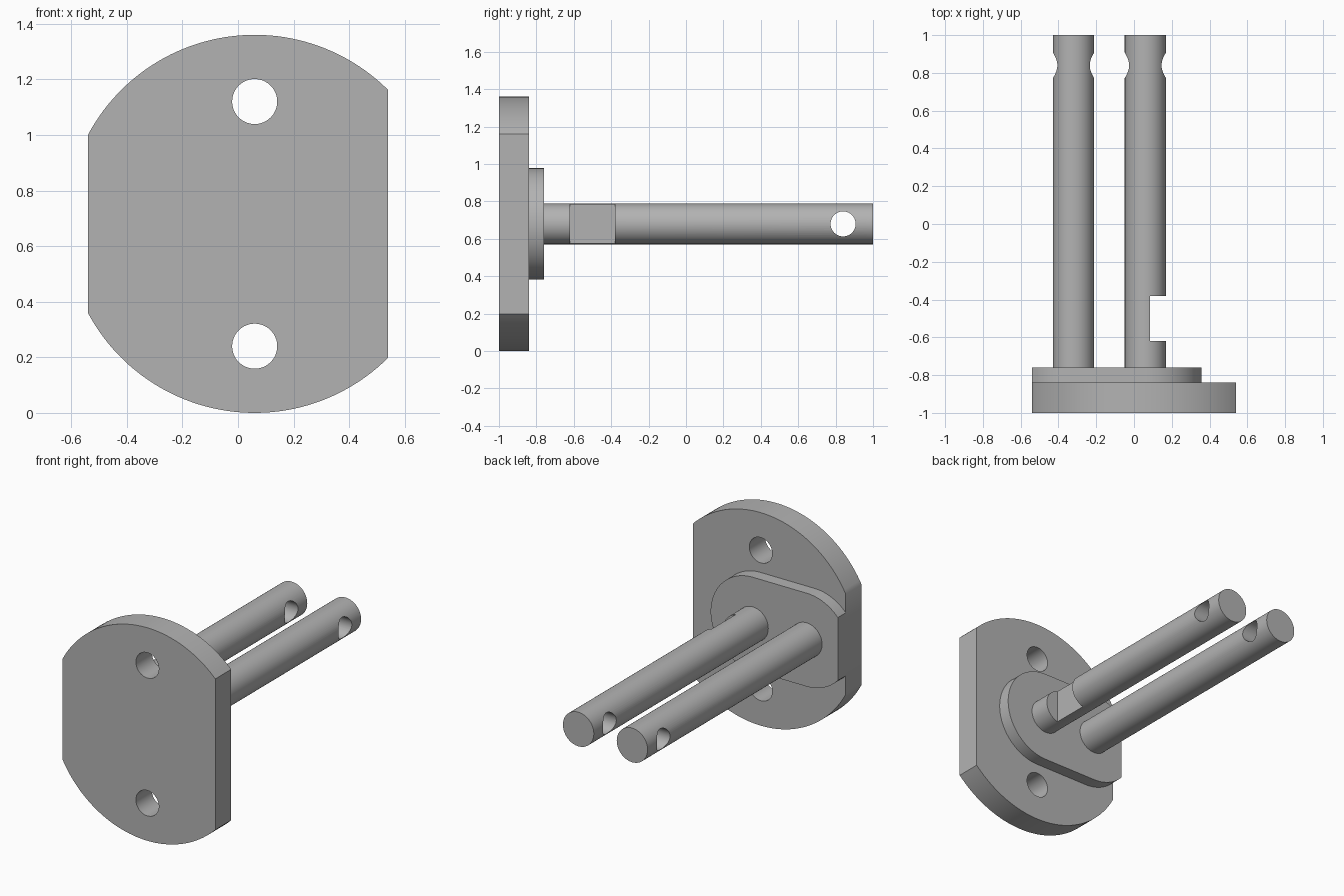
import bpy
import bmesh
from math import cos, sin, acos, pi, radians

cube = bpy.data.objects.get("Cube")
if cube:
    bpy.data.objects.remove(cube, do_unlink=True)

# Single grey material
grey = bpy.data.materials.new("machined grey")
grey.use_nodes = True
GREY = (0.45, 0.45, 0.45, 1)
grey.diffuse_color = GREY
grey.node_tree.nodes["Principled BSDF"].inputs["Base Color"].default_value = GREY

CX, CZ = 0.06, 0.68      # axis of the round flange
ROD_X = -0.32            # axis of the second rod
FLAT = 0.54              # side flats of the flange
FLANGE_R, BOSS_R, ROD_R = 0.68, 0.298, 0.109
FRONT, FLANGE_BACK, BOSS_BACK, BACK = -1.0, -0.84, -0.76, 1.0


def arc(x, radius, start, end, steps):
    """Points of an arc in the xz plane about (x, CZ)."""
    angles = [start + (end - start) * i / steps for i in range(steps + 1)]
    return [(x + radius * cos(a), CZ + radius * sin(a)) for a in angles]


def extrude(name, outline, y0, y1):
    """Solid prism from an xz outline, between two depths."""
    bm = bmesh.new()
    face = bm.faces.new([bm.verts.new((x, y0, z)) for x, z in outline])
    result = bmesh.ops.extrude_face_region(bm, geom=[face])
    moved = [v for v in result["geom"] if isinstance(v, bmesh.types.BMVert)]
    bmesh.ops.translate(bm, verts=moved, vec=(0, y1 - y0, 0))
    bmesh.ops.recalc_face_normals(bm, faces=bm.faces)
    mesh = bpy.data.meshes.new(name)
    bm.to_mesh(mesh)
    bm.free()
    mesh.materials.append(grey)
    obj = bpy.data.objects.new(name, mesh)
    bpy.context.collection.objects.link(obj)
    return obj


def cylinder(name, radius, depth, location, rotation):
    bpy.ops.mesh.primitive_cylinder_add(vertices=64, radius=radius, depth=depth,
                                        location=location, rotation=rotation)
    obj = bpy.context.object
    obj.name = name
    obj.data.materials.append(grey)
    return obj


def activate(obj):
    bpy.ops.object.select_all(action="DESELECT")
    obj.select_set(True)
    bpy.context.view_layer.objects.active = obj


def cut(obj, cutter):
    """Subtract the cutter from the part and discard it."""
    activate(obj)
    mod = obj.modifiers.new("cut", "BOOLEAN")
    mod.operation = "DIFFERENCE"
    mod.solver = "EXACT"
    mod.object = cutter
    bpy.ops.object.modifier_apply(modifier=mod.name)
    bpy.data.objects.remove(cutter, do_unlink=True)


def smooth(obj):
    activate(obj)
    bpy.ops.object.shade_smooth_by_angle(angle=radians(30))


# Flange: round disc with two unequal side flats
right = acos((FLAT - CX) / FLANGE_R)
left = acos((-FLAT - CX) / FLANGE_R)
outline = arc(CX, FLANGE_R, right, left, 48) + arc(CX, FLANGE_R, -left, -right, 48)
flange = extrude("flange", outline, FRONT, FLANGE_BACK)
for side in (-1, 1):
    cut(flange, cylinder("bolt_hole", 0.081, 0.5,
                         (CX, FRONT, CZ + side * 0.44), (pi / 2, 0, 0)))
smooth(flange)

# Boss: slot shape around both rods, trimmed by the flange flat
trim = acos((-FLAT - ROD_X) / BOSS_R)
outline = (arc(CX, BOSS_R, -pi / 2, pi / 2, 48)
           + arc(ROD_X, BOSS_R, pi / 2, trim, 16)
           + arc(ROD_X, BOSS_R, -trim, -pi / 2, 16))
smooth(extrude("boss", outline, FLANGE_BACK, BOSS_BACK))

# Rods with a cross hole near the free end
for name, x in (("notched_rod", CX), ("plain_rod", ROD_X)):
    rod = cylinder(name, ROD_R, BACK - BOSS_BACK,
                   (x, (BACK + BOSS_BACK) / 2, CZ), (pi / 2, 0, 0))
    cut(rod, cylinder("cross_hole", 0.067, 0.5, (x, 0.84, CZ), (0, pi / 2, 0)))
    if name == "notched_rod":
        # Flat-bottomed notch on the outer side
        block = [(0.085, 0.5), (0.3, 0.5), (0.3, 0.9), (0.085, 0.9)]
        cut(rod, extrude("notch", block, -0.62, -0.38))
    smooth(rod)
